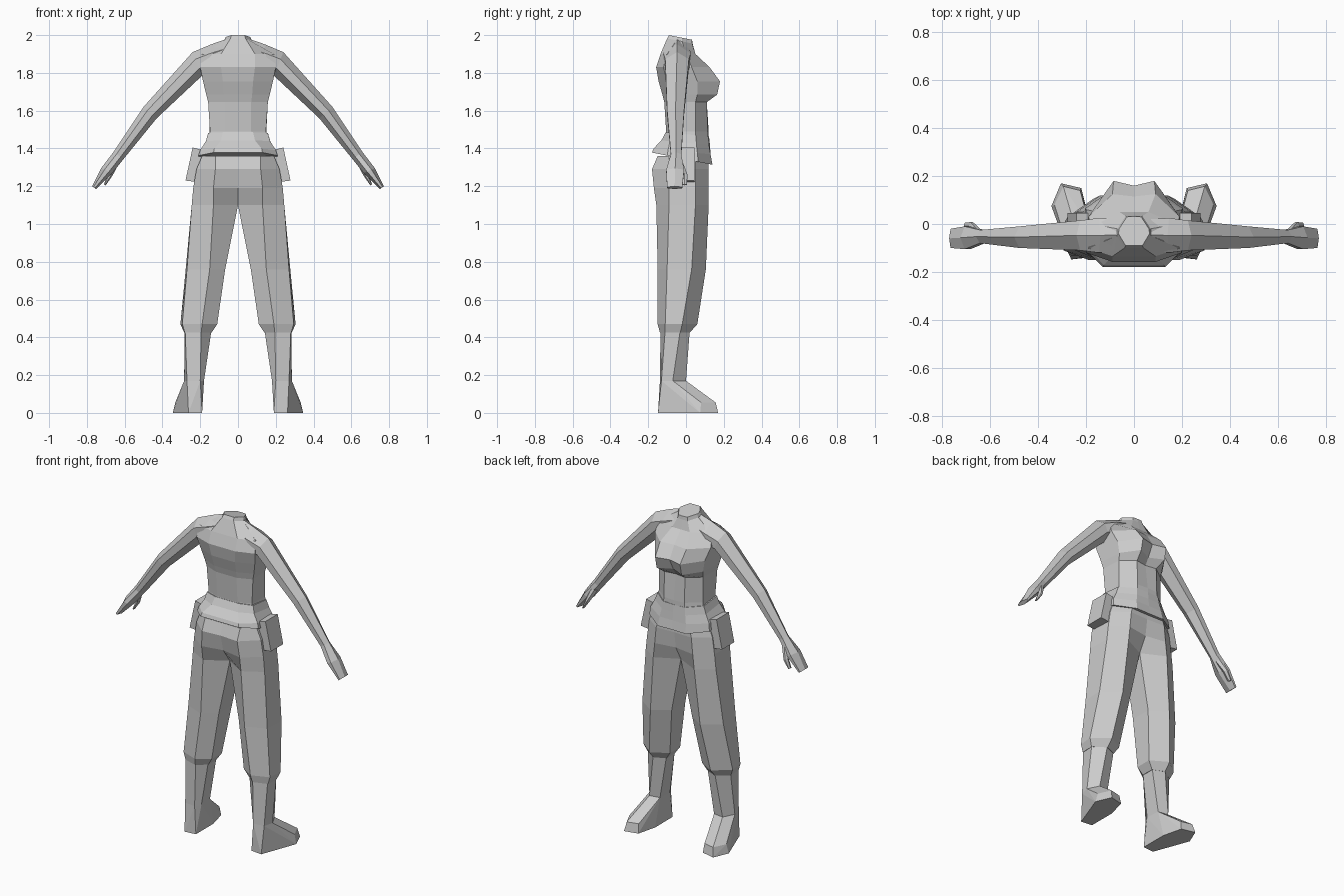
import bpy, bmesh
from mathutils import Vector


def finish(bm, name, mirror=False):
    bmesh.ops.recalc_face_normals(bm, faces=bm.faces)
    me = bpy.data.meshes.new(name)
    bm.to_mesh(me)
    bm.free()
    ob = bpy.data.objects.new(name, me)
    bpy.context.collection.objects.link(ob)
    if mirror:
        m = ob.modifiers.new("mirror", 'MIRROR')
        m.use_axis[0] = True
        m.use_mirror_merge = False
    return ob


def loft(name, rings, mirror=False):
    bm = bmesh.new()
    vs = [[bm.verts.new(p) for p in r] for r in rings]
    n = len(vs[0])
    for a, b in zip(vs, vs[1:]):
        for i in range(n):
            j = (i + 1) % n
            bm.faces.new((a[i], a[j], b[j], b[i]))
    bm.faces.new(vs[0])
    bm.faces.new(vs[-1])
    return finish(bm, name, mirror)


def hull(name, pts, mirror=True):
    bm = bmesh.new()
    for p in pts:
        bm.verts.new(p)
    r = bmesh.ops.convex_hull(bm, input=bm.verts)
    loose = [v for v in bm.verts if not v.link_faces]
    bmesh.ops.delete(bm, geom=loose, context='VERTS')
    bmesh.ops.dissolve_limit(bm, angle_limit=0.03, verts=bm.verts, edges=bm.edges)
    return finish(bm, name, mirror)


def sym_ring(z, tilt, half, centre):
    # half outline runs back to front, then is reflected across x = 0
    pts = half + [(0, centre)] + [(-x, y) for x, y in reversed(half)]
    return [(x, y, z + tilt * y) for x, y in pts]


def flat(z, pts):
    return [(x, y, z) for x, y in pts]


# torso with bust and cut neck
loft("torso", [
    sym_ring(1.982, -.2, [(.035, -.09), (.065, -.04), (.062, -.02), (.03, .03)], .032),
    sym_ring(1.962, -.2, [(.04, -.10), (.072, -.05), (.07, -.02), (.035, .033)], .035),
    sym_ring(1.90, 0, [(.09, -.135), (.19, -.10), (.18, .00), (.06, .05)], .05),
    sym_ring(1.83, 0, [(.09, -.158), (.20, -.12), (.19, .03), (.09, .125)], .115),
    sym_ring(1.755, 0, [(.08, -.145), (.185, -.10), (.17, .06), (.085, .18)], .16),
    sym_ring(1.685, 0, [(.075, -.125), (.168, -.085), (.158, .06), (.085, .165)], .125),
    sym_ring(1.645, 0, [(.07, -.115), (.158, -.08), (.15, .05), (.07, .11)], .10),
    sym_ring(1.49, 0, [(.07, -.105), (.148, -.075), (.15, .05), (.07, .115)], .12),
    sym_ring(1.38, 0, [(.09, -.12), (.16, -.08), (.17, .05), (.08, .12)], .12),
])

# flared belt, higher at the back
loft("belt", [
    sym_ring(1.475, -.1, [(.08, -.108), (.158, -.078), (.158, .052), (.075, .117)], .122),
    sym_ring(1.43, -.1, [(.09, -.13), (.17, -.085), (.175, .055), (.08, .122)], .127),
    sym_ring(1.382, -.1, [(.125, -.172), (.20, -.095), (.20, .06), (.09, .13)], .13),
    sym_ring(1.342, -.2, [(.13, -.18), (.21, -.10), (.205, .065), (.095, .14)], .138),
])

# trousers: one half, mirrored
loft("trouser_leg", [
    flat(1.36, [(0, -.15), (.12, -.15), (.19, -.09), (.19, .05), (.10, .115), (0, .115)]),
    flat(1.29, [(0, -.17), (.12, -.18), (.22, -.09), (.215, .05), (.12, .12), (0, .115)]),
    flat(1.19, [(0, -.145), (.13, -.17), (.237, -.09), (.23, .05), (.13, .12), (0, .10)]),
    flat(1.10, [(0, -.08), (.13, -.157), (.245, -.09), (.24, .05), (.14, .12), (0, .05)]),
    flat(.76, [(.068, -.09), (.15, -.15), (.27, -.10), (.277, .03), (.17, .105), (.07, .04)]),
    flat(.47, [(.11, -.10), (.19, -.15), (.295, -.11), (.305, -.02), (.21, .06), (.11, .00)]),
    flat(.425, [(.14, -.09), (.195, -.138), (.282, -.11), (.285, -.03), (.21, .02), (.14, -.01)]),
], True)

# boots
ankle = [(.18, -.10), (.20, -.138), (.27, -.13), (.285, -.07), (.25, .0), (.185, -.01)]
loft("boot_shaft", [
    flat(.44, [(.14, -.09), (.195, -.135), (.28, -.11), (.283, -.03), (.21, .02), (.14, -.01)]),
    flat(.17, ankle),
], True)
hull("boot_foot", flat(.17, ankle)
     + flat(.055, [(.225, .14), (.295, .157), (.332, .08)])
     + flat(0, [(.19, -.14), (.262, -.148), (.345, .075), (.305, .17), (.22, .15), (.19, .03)]))


# arms: each station gives top and bottom edge (x, z) and y range
def arm_ring(top, bot, y0, y1):
    t, b, m = Vector(top), Vector(bot), (y0 + y1) / 2
    out = []
    for f, y in ((0, m), (.3, y1), (.7, y1), (1, m), (.7, y0), (.3, y0)):
        p = t.lerp(b, f)
        out.append((p.x, y, p.y))
    return out


loft("arm", [arm_ring(*s) for s in [
    ((.06, 1.98), (.10, 1.80), -.11, .02),
    ((.14, 1.952), (.16, 1.79), -.12, .025),
    ((.24, 1.91), (.19, 1.785), -.11, .015),
    ((.50, 1.62), (.43, 1.56), -.10, -.01),
    ((.66, 1.38), (.605, 1.345), -.08, -.025)]], True)

# hand and thumb
loft("hand", [arm_ring(*s) for s in [
    ((.66, 1.38), (.605, 1.345), -.08, -.025),
    ((.725, 1.295), (.665, 1.27), -.105, -.01),
    ((.772, 1.20), (.752, 1.185), -.10, -.02)]], True)
loft("thumb", [arm_ring(*s) for s in [
    ((.67, 1.34), (.63, 1.32), -.055, -.02),
    ((.69, 1.265), (.665, 1.255), -.025, .008),
    ((.71, 1.21), (.70, 1.205), -.02, .005)]], True)

# tilted hip pouch
hull("hip_pouch", [(x, y, z) for x, z in
                   [(.18, 1.39), (.24, 1.405), (.278, 1.23), (.215, 1.222)]
                   for y in (-.075, .045)])
